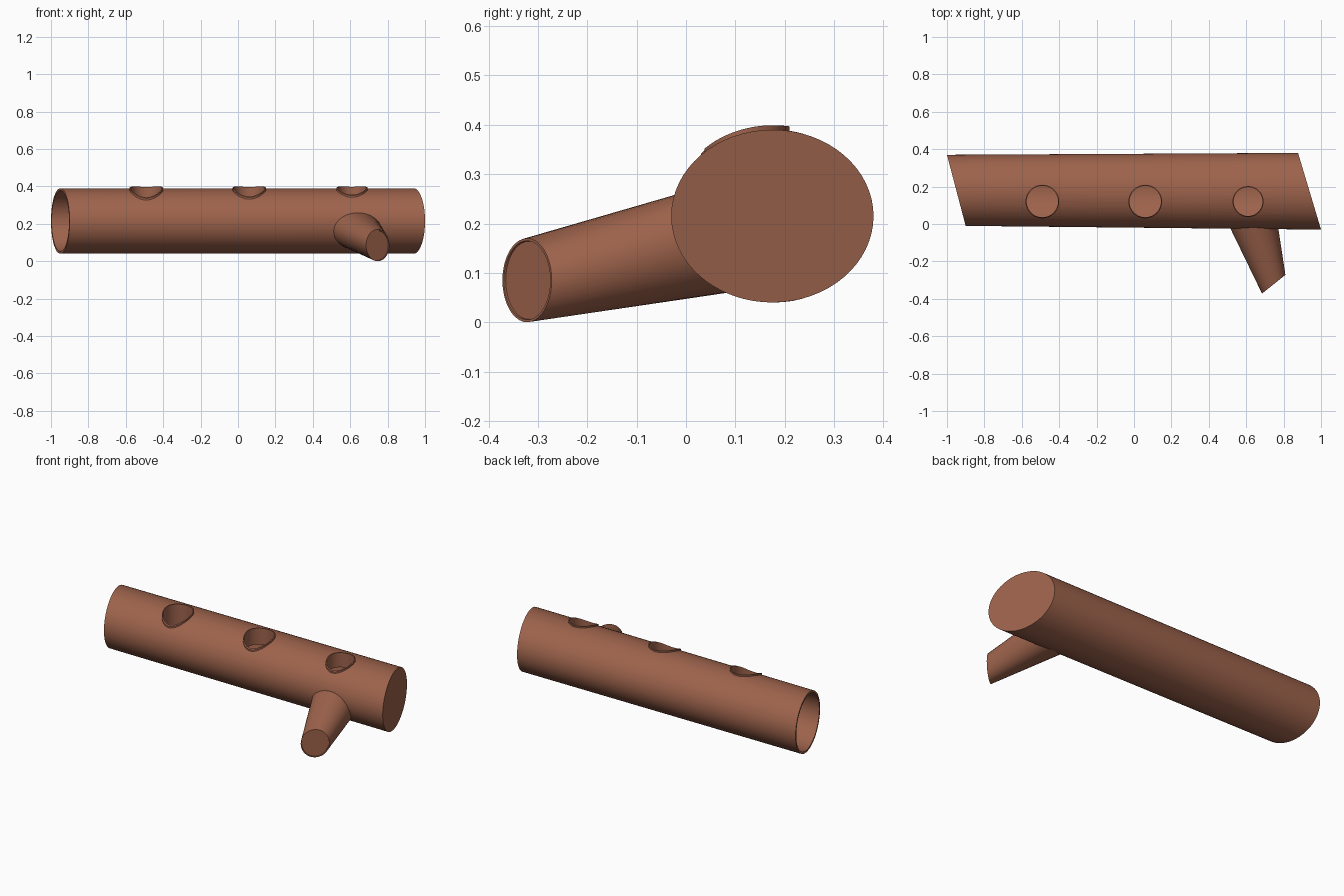
import bpy, bmesh, math

if "Cube" in bpy.data.objects:
    bpy.data.objects.remove(bpy.data.objects["Cube"])

N = 64
CZ, RZ = 0.215, 0.175
bark = bpy.data.materials.new("bark")
bark.diffuse_color = (0.34, 0.125, 0.072, 1)
bark.use_nodes = True
bark.node_tree.nodes["Principled BSDF"].inputs["Base Color"].default_value = bark.diffuse_color


def section(x):
    """Log centre y and half width at a given x (slightly wider to the right)."""
    t = (x + 1) / 2
    return 0.18 - 0.005 * t, 0.19 + 0.015 * t


def top_z(x, y, offset=0.0):
    cy, ry = section(x)
    return CZ + RZ * math.sqrt(max(0, 1 - ((y - cy) / ry) ** 2)) + offset


def front_y(x, z):
    cy, ry = section(x)
    return cy - ry * math.sqrt(max(0, 1 - ((z - CZ) / RZ) ** 2))


def angles(n):
    return [2 * math.pi * i / n for i in range(n)]


def loft(name, rings, cap_start=False, cap_end=False, closed=False):
    bm = bmesh.new()
    loops = [[bm.verts.new(p) for p in ring] for ring in rings]
    n = len(loops[0])
    pairs = list(zip(loops, loops[1:]))
    if closed:
        pairs.append((loops[-1], loops[0]))
    for a, b in pairs:
        for i in range(n):
            j = (i + 1) % n
            bm.faces.new((a[i], a[j], b[j], b[i]))
    if cap_start:
        bm.faces.new(loops[0])
    if cap_end:
        bm.faces.new(loops[-1])
    bmesh.ops.recalc_face_normals(bm, faces=bm.faces)
    mesh = bpy.data.meshes.new(name)
    bm.to_mesh(mesh)
    bm.free()
    ob = bpy.data.objects.new(name, mesh)
    bpy.context.collection.objects.link(ob)
    mesh.materials.append(bark)
    return ob


def smooth(ob):
    bpy.ops.object.select_all(action='DESELECT')
    ob.select_set(True)
    bpy.context.view_layer.objects.active = ob
    bpy.ops.object.shade_smooth_by_angle(angle=math.radians(35))


def log_ring(t, wall, shift=0.0):
    """Oblique ring of the log; t runs from the left end to the right end."""
    ring = []
    for a in angles(N):
        cy, ry = section(2 * t - 1)
        y = cy + (ry - wall) * math.cos(a)
        left = -0.9 - 0.263 * (y + 0.01)
        right = 1.0 - 0.3 * (y + 0.03)
        ring.append((left + (right - left) * t + shift, y,
                     CZ + (RZ - wall) * math.sin(a)))
    return ring


# Hollow log, open at the left and closed by the right-hand cut face
log = loft("log", [log_ring(1, 0.012, -0.015), log_ring(0.5, 0.012), log_ring(0, 0.012),
                   log_ring(0, 0), log_ring(0.5, 0), log_ring(1, 0)], True, True)

# Three round holes along the top, each lined with a short collar
HOLE_Y = 0.12
HOLES = [(-0.49, 0.09, 0.13), (0.06, 0.09, 0.09), (0.61, 0.083, 0.08)]


def circle(x, r, z_of):
    pts = [(x + r * math.cos(a), HOLE_Y + r * math.sin(a)) for a in angles(40)]
    return [(px, py, z_of(px, py)) for px, py in pts]


def follow(offset):
    return lambda px, py: top_z(px, py, offset)


collars = []
for x, r, depth in HOLES:
    cutter = loft("hole_cutter", [circle(x, r - 0.003, lambda px, py: 0.22),
                                  circle(x, r - 0.003, lambda px, py: 0.6)], True, True)
    cutter.hide_render = True
    mod = log.modifiers.new("hole", 'BOOLEAN')
    mod.operation, mod.solver, mod.object = 'DIFFERENCE', 'EXACT', cutter
    bpy.context.view_layer.objects.active = log
    bpy.ops.object.modifier_apply(modifier=mod.name)
    bpy.data.objects.remove(cutter)
    collars.append(loft("hole_collar", [circle(x, r, follow(0.009)),
                                        circle(x, r, follow(-depth)),
                                        circle(x, r - 0.006, follow(-depth)),
                                        circle(x, r - 0.006, follow(0.009))], closed=True))

# Tapered side branch: base follows the log surface, tip is cut at a slant
base = []
for a in angles(40):
    x, z = 0.64 + 0.13 * math.cos(a), 0.16 + 0.1 * math.sin(a)
    base.append((x, front_y(x, z) + 0.004, z))


def tip(scale, push):
    return [(0.747 + 0.0625 * scale * math.cos(a) - 0.6 * push,
             -0.322 + 0.05 * scale * math.cos(a) + 0.8 * push,
             0.085 + 0.085 * scale * math.sin(a)) for a in angles(40)]


branch = loft("branch", [base, tip(1, 0), tip(0.94, 0), tip(0.93, 0.004)], cap_end=True)

for ob in [log, branch] + collars:
    smooth(ob)
